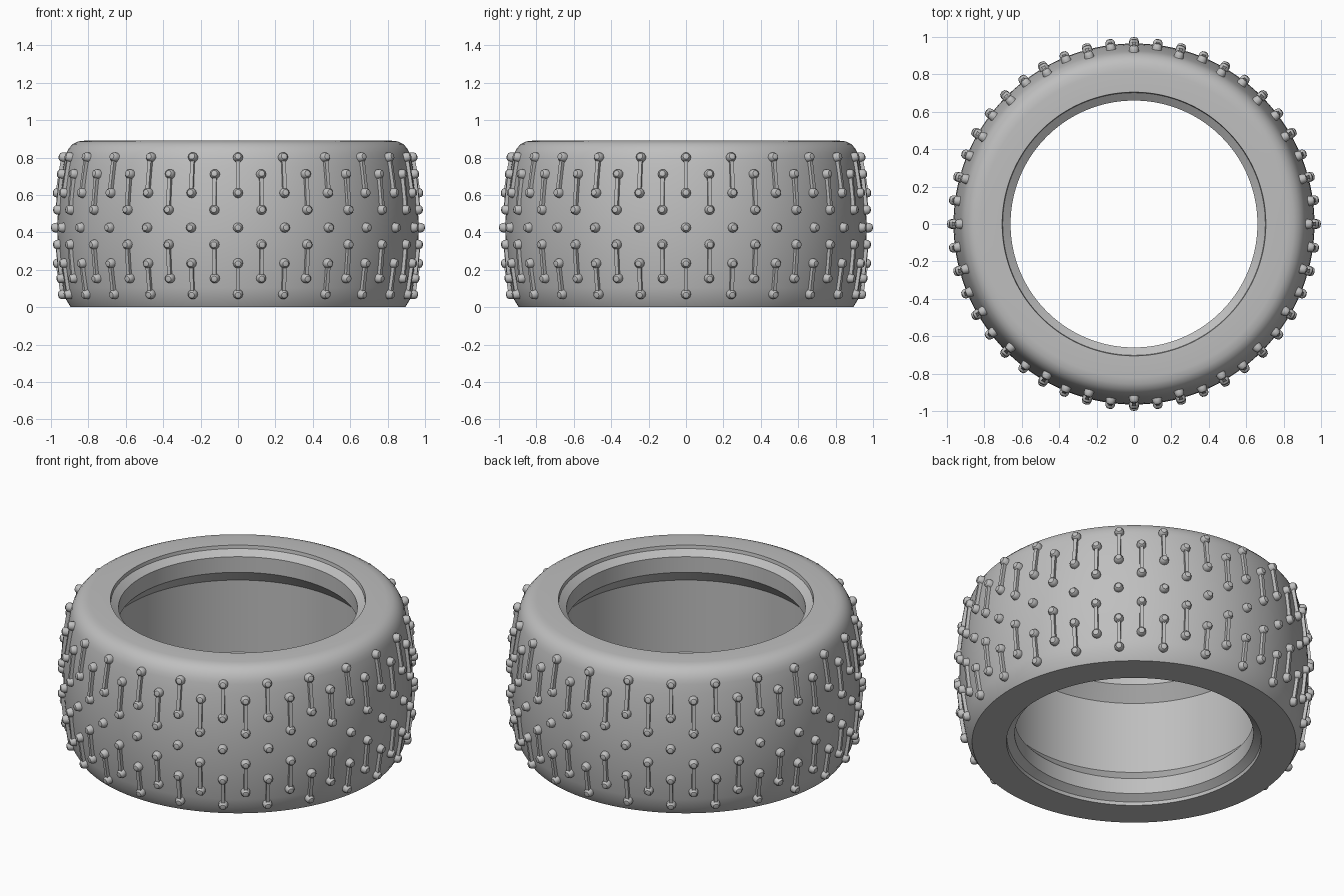
import bpy, bmesh, math
from mathutils import Matrix, Vector

cube = bpy.data.objects.get("Cube")
if cube:
    bpy.data.objects.remove(cube, do_unlink=True)

# One grey rubber colour
GREY = (0.52, 0.52, 0.52, 1)
rubber = bpy.data.materials.new("grey_rubber")
rubber.use_nodes = True
rubber.diffuse_color = GREY
bsdf = next(n for n in rubber.node_tree.nodes if n.type == 'BSDF_PRINCIPLED')
bsdf.inputs["Base Color"].default_value = GREY

HEIGHT, MID_Z, MID_R, CROWN = 0.89, 0.425, 0.965, 1.77
COLUMNS = 24


def crown_radius(z):
    """Radius of the gently bulged tread at height z."""
    return MID_R - CROWN + math.sqrt(CROWN ** 2 - (z - MID_Z) ** 2)


def lathe(bm, profile, segments, closed=False, matrix=Matrix()):
    """Turn a (radius, height) profile around the z axis."""
    rings = []
    for r, z in profile:
        if r == 0:
            rings.append([bm.verts.new(matrix @ Vector((0, 0, z)))] * segments)
            continue
        angles = [math.tau * i / segments for i in range(segments)]
        rings.append([bm.verts.new(matrix @ Vector((r * math.cos(a), r * math.sin(a), z)))
                      for a in angles])
    pairs = list(zip(rings, rings[1:]))
    if closed:
        pairs.append((rings[-1], rings[0]))
    for low, high in pairs:
        for i in range(segments):
            j = (i + 1) % segments
            corners = dict.fromkeys((low[i], low[j], high[j], high[i]))
            bm.faces.new(list(corners))


def finish(bm, name):
    bmesh.ops.recalc_face_normals(bm, faces=bm.faces)
    mesh = bpy.data.meshes.new(name)
    bm.to_mesh(mesh)
    bm.free()
    mesh.materials.append(rubber)
    obj = bpy.data.objects.new(name, mesh)
    bpy.context.collection.objects.link(obj)
    bpy.ops.object.select_all(action='DESELECT')
    obj.select_set(True)
    bpy.context.view_layer.objects.active = obj
    bpy.ops.object.shade_smooth_by_angle(angle=math.radians(30))
    return obj


# Tyre body: bulged tread, round top shoulder, flat base, stepped bead lips
tread = [(crown_radius(z), z) for z in (0.05 + 0.75 * i / 14 for i in range(15))]
shoulder = [(0.917, 0.825), (0.904, 0.85), (0.883, 0.872), (0.855, 0.886), (0.82, HEIGHT)]
bead = [(0.705, 0), (0.702, 0.02), (0.66, 0.05), (0.66, 0.145), (0.73, 0.225)]
top_bead = [(r, HEIGHT - z) for r, z in bead]
bm = bmesh.new()
lathe(bm, [(0.895, 0)] + tread + shoulder + top_bead + bead[::-1], 144, closed=True)
finish(bm, "tyre_body")

# Tread pattern: (rows, angular offset in columns); bars join pairs of studs
bars = [((0.80, 0.61), 0), ((0.235, 0.07), 0), ((0.71, 0.52), 0.5), ((0.335, 0.155), 0.5)]
stud_rows = [(z, shift) for pair, shift in bars for z in pair] + [(MID_Z, 0)]


def surface_frame(z, angle):
    """Frame on the tread whose z axis points outward and x axis points up."""
    r = crown_radius(z)
    normal = Vector((r - MID_R + CROWN, 0, z - MID_Z)).normalized()
    side = Vector((0, 1, 0))
    up = side.cross(normal)
    basis = Matrix((up, side, normal)).transposed().to_4x4()
    return Matrix.Rotation(angle, 4, 'Z') @ Matrix.Translation((r, 0, z)) @ basis


def column_angles(shift):
    return [math.tau * (i + shift) / COLUMNS for i in range(COLUMNS)]


# Rounded studs
stud = [(0.027, -0.02), (0.026, 0.01), (0.023, 0.022), (0.016, 0.031), (0, 0.035)]
bm = bmesh.new()
for z, shift in stud_rows:
    for angle in column_angles(shift):
        lathe(bm, stud, 12, matrix=surface_frame(z, angle))
finish(bm, "tread_studs")

# Thin bars between the studs
bm = bmesh.new()
for (z0, z1), shift in bars:
    for angle in column_angles(shift):
        size = Matrix.Diagonal((abs(z0 - z1), 0.02, 0.036, 1))
        bmesh.ops.create_cube(bm, size=1, matrix=surface_frame((z0 + z1) / 2, angle) @ size)
finish(bm, "tread_bars")
